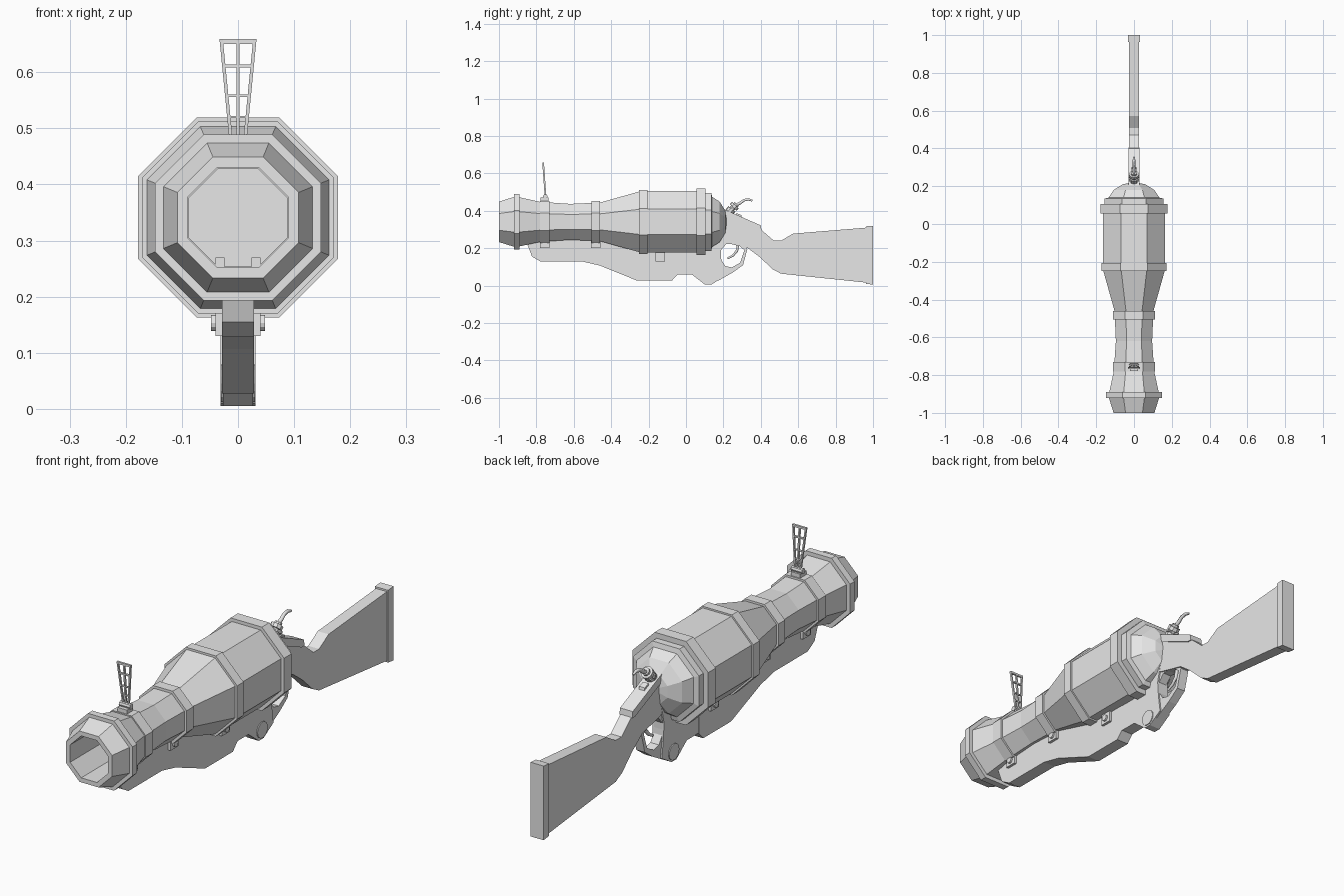
import bpy, bmesh, math
from mathutils import Vector, Matrix

if "Cube" in bpy.data.objects:
    bpy.data.objects.remove(bpy.data.objects["Cube"])

grey = bpy.data.materials.new("plain_grey")
grey.use_nodes = True
grey.diffuse_color = (0.8, 0.8, 0.8, 1)
grey.node_tree.nodes["Principled BSDF"].inputs["Base Color"].default_value = (0.8, 0.8, 0.8, 1)

AXIS = 0.341  # height of the barrel axis


def finish(name, bm):
    bmesh.ops.remove_doubles(bm, verts=bm.verts, dist=1e-5)
    bmesh.ops.recalc_face_normals(bm, faces=bm.faces)
    mesh = bpy.data.meshes.new(name)
    bm.to_mesh(mesh)
    bm.free()
    mesh.materials.append(grey)
    obj = bpy.data.objects.new(name, mesh)
    bpy.context.collection.objects.link(obj)
    return obj


def lathe(name, profile, closed=False):
    """Eight-sided turned part along y; profile is (y, apothem)."""
    bm = bmesh.new()
    rings = []
    for y, r in profile:
        r = r / math.cos(math.pi / 8)
        angles = [math.pi / 8 + k * math.pi / 4 for k in range(8)]
        rings.append([bm.verts.new((r * math.cos(a), y, AXIS + r * math.sin(a))) for a in angles])
    pairs = list(zip(rings, rings[1:]))
    if closed:
        pairs.append((rings[-1], rings[0]))
    for a, b in pairs:
        for k in range(8):
            j = (k + 1) % 8
            bm.faces.new((a[k], a[j], b[j], b[k]))
    return finish(name, bm)


def slab(name, outline, half):
    """Side outline (y, z) extruded across x."""
    bm = bmesh.new()
    face = bm.faces.new([bm.verts.new((-half, y, z)) for y, z in outline])
    out = bmesh.ops.extrude_face_region(bm, geom=[face])
    verts = [v for v in out["geom"] if isinstance(v, bmesh.types.BMVert)]
    bmesh.ops.translate(bm, verts=verts, vec=(2 * half, 0, 0))
    return finish(name, bm)


def box(name, lo, hi):
    bm = bmesh.new()
    lo, hi = Vector(lo), Vector(hi)
    size = Matrix.Diagonal((*(hi - lo), 1))
    bmesh.ops.create_cube(bm, size=1, matrix=Matrix.Translation((lo + hi) / 2) @ size)
    return finish(name, bm)


def rod(name, a, b, r1, r2=None, sides=12):
    a, b = Vector(a), Vector(b)
    turn = (b - a).to_track_quat("Z", "Y").to_matrix().to_4x4()
    bm = bmesh.new()
    bmesh.ops.create_cone(bm, cap_ends=True, segments=sides, radius1=r1,
                          radius2=r1 if r2 is None else r2, depth=(b - a).length,
                          matrix=Matrix.Translation((a + b) / 2) @ turn)
    return finish(name, bm)


def tube(name, points, radius):
    curve = bpy.data.curves.new(name, "CURVE")
    curve.dimensions = "3D"
    curve.bevel_depth = radius
    curve.bevel_resolution = 1
    curve.use_fill_caps = True
    line = curve.splines.new("POLY")
    line.points.add(len(points) - 1)
    for p, (y, z, taper) in zip(line.points, points):
        p.co = (0, y, z, 1)
        p.radius = taper
    curve.materials.append(grey)
    obj = bpy.data.objects.new(name, curve)
    bpy.context.collection.objects.link(obj)


# Barrel with hollow mouth, swollen chamber and domed breech
lathe("barrel", [(-0.55, 0), (-0.55, 0.089), (-1, 0.089), (-1, 0.108), (-0.92, 0.133),
                 (-0.89, 0.131), (-0.78, 0.107), (-0.62, 0.096), (-0.46, 0.103),
                 (-0.25, 0.162), (-0.21, 0.164), (0.105, 0.164), (0.105, 0.155),
                 (0.135, 0.155), (0.14, 0.134), (0.18, 0.108), (0.21, 0.06), (0.222, 0)])

# Raised hoops around the barrel
for name, y0, y1, r in [("muzzle_hoop", -0.92, -0.89, 0.148), ("sight_hoop", -0.78, -0.73, 0.112),
                        ("middle_hoop", -0.505, -0.46, 0.112), ("chamber_hoop", -0.25, -0.207, 0.171),
                        ("breech_hoop", 0.055, 0.105, 0.178)]:
    lathe(name, [(y0, r - 0.025), (y0, r), (y1, r), (y1, r - 0.025)], True)

# Wooden underside in front of the trigger
slab("fore_stock", [(-0.85, 0.225), (-0.823, 0.155), (-0.776, 0.128), (-0.55, 0.128),
                    (-0.46, 0.107), (-0.262, 0.027), (-0.075, 0.027), (-0.045, 0.059),
                    (-0.045, 0.249), (-0.8, 0.249)], 0.0285)
slab("receiver", [(-0.045, 0.059), (0.032, 0.059), (0.102, 0.005), (0.134, 0.005), (0.2, 0.045),
                  (0.19, 0.12), (0.185, 0.19), (0.21, 0.3), (-0.045, 0.3)], 0.0265)

# Trigger guard: a bent octagonal ring
outer = [(0.16, 0.12), (0.165, 0.22), (0.21, 0.26), (0.29, 0.25),
         (0.328, 0.195), (0.305, 0.11), (0.25, 0.07), (0.17, 0.025)]
inner = [(0.187, 0.14), (0.187, 0.19), (0.215, 0.222), (0.275, 0.222),
         (0.312, 0.19), (0.29, 0.123), (0.245, 0.097), (0.21, 0.105)]
bm = bmesh.new()
loops = [[bm.verts.new((x, y, z)) for y, z in pts]
         for x, pts in [(-0.02, outer), (0.02, outer), (0.02, inner), (-0.02, inner)]]
for a, b in zip(loops, loops[1:] + loops[:1]):
    for k in range(8):
        j = (k + 1) % 8
        bm.faces.new((a[k], a[j], b[j], b[k]))
finish("trigger_guard", bm)
tube("trigger", [(0.28, 0.23, 1), (0.272, 0.185, 1), (0.25, 0.16, 0.9), (0.222, 0.145, 0.7)], 0.008)

# Shoulder stock with wrist and butt plate
slab("shoulder_stock", [(0.12, 0.26), (0.12, 0.38), (0.2, 0.395), (0.395, 0.305), (0.47, 0.24),
                        (0.508, 0.24), (0.572, 0.278), (0.965, 0.31), (0.965, 0.016),
                        (0.508, 0.064), (0.465, 0.086), (0.395, 0.152), (0.331, 0.2),
                        (0.21, 0.23)], 0.0255)
slab("butt_plate", [(0.963, 0.01), (0.963, 0.317), (1, 0.32), (1, 0.005)], 0.031)

# Metal strap running from the breech down the wrist
slab("tang", [(0.17, 0.42), (0.2, 0.41), (0.4, 0.322), (0.404, 0.295), (0.385, 0.295),
              (0.2, 0.375), (0.17, 0.375)], 0.03)
slab("tang_catch", [(0.265, 0.37), (0.27, 0.388), (0.295, 0.378), (0.3, 0.36)], 0.013)

# Hammer with a curved thumb spur
rod("hammer_base", (0, 0.225, 0.385), (0, 0.245, 0.41), 0.024, sides=10)
rod("hammer_body", (0, 0.235, 0.4), (0, 0.272, 0.437), 0.016, sides=10)
rod("hammer_collar", (0, 0.252, 0.418), (0, 0.264, 0.43), 0.026, sides=10)
rod("hammer_pin", (-0.03, 0.25, 0.41), (0.03, 0.25, 0.41), 0.007, sides=8)
tube("hammer_spur", [(0.265, 0.43, 1), (0.29, 0.442, 1), (0.31, 0.457, 0.9),
                     (0.335, 0.461, 0.8), (0.355, 0.454, 0.6)], 0.009)

# Side brackets with bolts, and pivot discs, on both sides
for side, s in (("left", 1), ("right", -1)):
    for place, y, z0, z1 in [("front", -0.755, 0.2, 0.27), ("middle", -0.483, 0.2, 0.27),
                             ("rear", -0.138, 0.13, 0.195)]:
        xs = sorted((s * 0.024, s * 0.04))
        box(f"{place}_bracket_{side}", (xs[0], y - 0.026, z0), (xs[1], y + 0.026, z1))
        rod(f"{place}_bolt_{side}", (s * 0.03, y, z0 + 0.023), (s * 0.048, y, z0 + 0.023), 0.014)
    rod(f"pivot_disc_{side}", (s * 0.02, 0.122, 0.045), (s * 0.0305, 0.122, 0.045), 0.034, sides=16)

# Folding ladder sight, wider at the top and leaning slightly
box("sight_base", (-0.022, -0.777, 0.445), (0.022, -0.735, 0.47))
rod("sight_hinge", (-0.026, -0.752, 0.477), (0.026, -0.752, 0.477), 0.012, sides=8)
LOW, HIGH = 0.475, 0.659


def sight_half(z):
    return 0.015 + 0.018 * (z - LOW) / (HIGH - LOW)


def sight_y(z):
    return -0.751 - 0.013 * (z - LOW) / (HIGH - LOW)


def sight_bar(name, x0, z0, x1, z1, wx, wz):
    bm = bmesh.new()
    ends = []
    for x, z in ((x0, z0), (x1, z1)):
        y = sight_y(z)
        ends.append([bm.verts.new((x + i * wx, y + j * 0.0045, z + i * wz))
                     for i, j in ((-1, -1), (1, -1), (1, 1), (-1, 1))])
    bm.faces.new(ends[0])
    bm.faces.new(ends[1])
    for k in range(4):
        j = (k + 1) % 4
        bm.faces.new((ends[0][k], ends[0][j], ends[1][j], ends[1][k]))
    finish(name, bm)


for name, s in (("left", 1), ("middle", 0), ("right", -1)):
    sight_bar(f"sight_rail_{name}", s * (sight_half(LOW) - 0.003), LOW,
              s * (sight_half(HIGH) - 0.003), HIGH, 0.003, 0)
for i, (z, w) in enumerate([(0.52, 0.002), (0.558, 0.002), (0.611, 0.003), (0.6545, 0.0045)]):
    h = sight_half(z) - 0.001
    sight_bar(f"sight_rung_{i + 1}", -h, z, h, z, 0, w)
